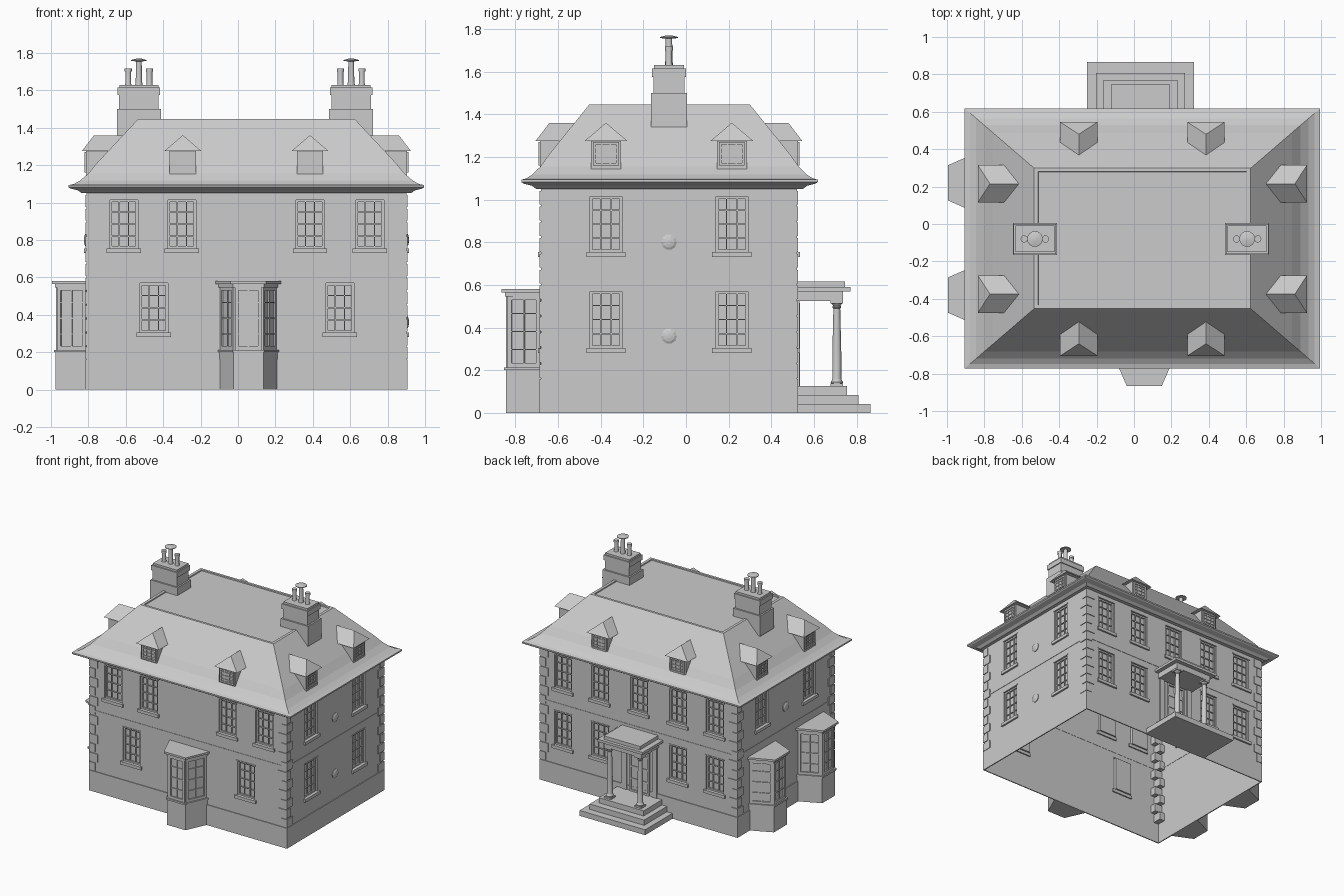
import bpy, bmesh
from math import pi, cos, sin, atan2, hypot
from mathutils import Matrix, Vector

if "Cube" in bpy.data.objects:
    bpy.data.objects.remove(bpy.data.objects["Cube"])

T = Matrix.Translation
I = Matrix.Identity(4)
CX, CY, HX, HY = 0.045, -0.08, 0.855, 0.60      # wall centre and half sizes

# Wall frames: local x runs along the wall, y points inward, z up
def frame(ang, d):
    return T((CX, CY, 0)) @ Matrix.Rotation(ang, 4, 'Z') @ T((0, -d, 0))
FRONT, RIGHT, BACK, LEFT = frame(0, HY), frame(pi/2, HX), frame(pi, HY), frame(-pi/2, HX)

def finish(name, bm, smooth=False, fix=True):
    if fix:
        bmesh.ops.recalc_face_normals(bm, faces=bm.faces)
    me = bpy.data.meshes.new(name)
    bm.to_mesh(me)
    bm.free()
    ob = bpy.data.objects.new(name, me)
    bpy.context.collection.objects.link(ob)
    if smooth:
        bpy.ops.object.select_all(action='DESELECT')
        ob.select_set(True)
        bpy.context.view_layer.objects.active = ob
        bpy.ops.object.shade_smooth_by_angle(angle=0.6)
    return ob

def loft(bm, loops, M=I, cap=True):
    vs = [[bm.verts.new(M @ Vector(p)) for p in l] for l in loops]
    n = len(vs[0])
    for a, b in zip(vs, vs[1:]):
        for i in range(n):
            bm.faces.new((a[i], a[(i+1) % n], b[(i+1) % n], b[i]))
    if cap:
        bm.faces.new(vs[0][::-1])
        bm.faces.new(vs[-1])

def prism(bm, pts, z0, z1, M=I):
    loft(bm, [[(x, y, z) for x, y in pts] for z in (z0, z1)], M)

def box(bm, x0, x1, y0, y1, z0, z1, M=I):
    prism(bm, [(x0, y0), (x1, y0), (x1, y1), (x0, y1)], z0, z1, M)

def lathe(bm, prof, x, y, n=16):
    loft(bm, [[(x+r*cos(2*pi*i/n), y+r*sin(2*pi*i/n), z) for i in range(n)] for r, z in prof])

def sash(bm, M, w, z0, z1, cols, rows, d=0.012, e=0.012, b=0.006):
    """Window frame with glazing bars, back face on local y = 0."""
    h = w/2
    for s in (-1, 1):
        x = s*(h - e/2)
        box(bm, x-e/2, x+e/2, -d, 0, z0, z1, M)
    for z in (z0, z1-e):
        box(bm, -h, h, -d, 0, z, z+e, M)
    for i in range(1, cols):
        x = -h + w*i/cols
        box(bm, x-b/2, x+b/2, -d*0.7, 0, z0, z1, M)
    for i in range(1, rows):
        z = z0 + (z1-z0)*i/rows
        box(bm, -h, h, -d*0.7, 0, z-b/2, z+b/2, M)

# Walls: open shell with recessed window openings
UP, LO = (0.755, 1.015), (0.305, 0.57)
walls = {
    'front': (FRONT, HX, [(u, *UP) for u in (-0.655, -0.345, 0.34, 0.66)] + [(u, *LO) for u in (-0.495, 0.5)]),
    'right': (RIGHT, HY, [(u, *z) for u in (-0.295, 0.295) for z in (UP, LO)]),
    'back': (BACK, HX, [(u, *UP) for u in (-0.66, -0.34, 0, 0.34, 0.66)] + [(u, *LO) for u in (-0.66, -0.34, 0.34, 0.66)]),
    'left': (LEFT, HY, [(u, *UP) for u in (-0.295, 0.295)]),
}
W, DEPTH = 0.15, 0.022
for name, (M, h, wins) in walls.items():
    bm, sb, sl = bmesh.new(), bmesh.new(), bmesh.new()
    ops = [(u-W/2, u+W/2, a, b) for u, a, b in wins]
    us = sorted({-h, h, *[o[0] for o in ops], *[o[1] for o in ops]})
    zs = sorted({0, 1.06, *[o[2] for o in ops], *[o[3] for o in ops]})
    quad = lambda *ps: bm.faces.new([bm.verts.new(M @ Vector(p)) for p in ps])
    for a, b in zip(us, us[1:]):
        for c, d in zip(zs, zs[1:]):
            if not any(o[0] < (a+b)/2 < o[1] and o[2] < (c+d)/2 < o[3] for o in ops):
                quad((a, 0, c), (b, 0, c), (b, 0, d), (a, 0, d))
    for a, b, c, d in ops:
        ring = [(a, c), (b, c), (b, d), (a, d)]
        quad(*[(x, DEPTH, z) for x, z in ring])
        for (x, z), (p, q) in zip(ring, ring[1:] + ring[:1]):
            quad((x, 0, z), (p, 0, q), (p, DEPTH, q), (x, DEPTH, z))
        sash(sb, M @ T(((a+b)/2, DEPTH, 0)), W, c, d, 3, 4)
        box(sl, a-0.017, b+0.017, -0.014, 0.01, c-0.024, c, M)       # sill
        box(sl, a-0.008, b+0.008, -0.004, 0.01, d, d+0.01, M)        # head
    bmesh.ops.remove_doubles(bm, verts=bm.verts, dist=1e-5)
    finish(name + '_wall', bm, fix=False)
    finish(name + '_window_sashes', sb)
    finish(name + '_window_sills', sl)

# Plinth and string course around the walls
bm = bmesh.new()
for M, h in ((FRONT, HX), (RIGHT, HY), (BACK, HX), (LEFT, HY)):
    box(bm, -h-0.006, h+0.006, -0.006, 0.002, 0, 0.16, M)
    box(bm, -h, h, -0.003, 0.002, 0.625, 0.64, M)
finish('plinth_and_string_course', bm)

# Corner quoins, alternating long and short
bm = bmesh.new()
for sx in (-1, 1):
    for sy in (-1, 1):
        for i in range(12):
            z = 0.163 + i*0.074
            lx, ly = (0.07, 0.045) if i % 2 else (0.045, 0.07)
            xs = sorted((CX + sx*(HX+0.006), CX + sx*(HX-lx)))
            ys = sorted((CY + sy*(HY+0.006), CY + sy*(HY-ly)))
            box(bm, *xs, *ys, z, z+0.064)
finish('quoins', bm)

# Round wall medallions
bm = bmesh.new()
for M, zs in ((RIGHT, (0.36, 0.80)), (LEFT, (0.80,))):
    for z in zs:
        loft(bm, [[(r*cos(i*pi/5), y, z + r*sin(i*pi/5)) for i in range(10)]
                  for r, y in ((0.037, 0.005), (0.037, -0.005), (0.026, -0.011), (0.01, -0.014))], M)
finish('wall_medallions', bm)

# Roof: stepped cornice, flared eaves, hipped slopes, flat top with lip
def rect(a, b, z):
    return [(CX-a, CY+0.003-b, z), (CX+a, CY+0.003-b, z), (CX+a, CY+0.003+b, z), (CX-a, CY+0.003+b, z)]
loops = [rect(0.95-o, 0.695-o, z) for o, z in
         ((0.097, 1.05), (0.07, 1.05), (0.05, 1.065), (0.03, 1.07), (0.01, 1.075), (0, 1.082), (0, 1.093))]
loops += [rect(0.95-0.36*t, 0.695-0.31*t, z) for t, z in
          ((0.08, 1.10), (0.17, 1.118), (0.29, 1.155), (0.42, 1.212), (1, 1.435), (1.03, 1.446), (1.09, 1.446), (1.095, 1.438))]
bm = bmesh.new()
loft(bm, loops)
finish('roof', bm)

# Dormers with hipped roofs and glazed fronts
body, roof, glaz = bmesh.new(), bmesh.new(), bmesh.new()
for M, off, end in ((FRONT, 0.34, 0.165), (BACK, 0.34, 0.165), (RIGHT, 0.295, 0.21), (LEFT, 0.295, 0.21)):
    for s in (-1, 1):
        D = M @ T((s*off, 0, 0))
        box(body, -0.07, 0.07, -0.004, 0.12, 1.14, 1.277, D)
        sash(glaz, D @ T((0, -0.004, 0)), 0.12, 1.16, 1.27, 3, 4, d=0.008)
        p = [roof.verts.new(D @ Vector(q)) for q in
             ((-0.1, -0.025, 1.275), (0.1, -0.025, 1.275), (0.1, end-0.07, 1.275), (-0.1, end-0.07, 1.275),
              (0, 0.04, 1.36), (0, end, 1.36))]
        for f in ((0, 1, 4), (1, 2, 5, 4), (3, 0, 4, 5), (0, 3, 2, 1), (2, 3, 5)):
            roof.faces.new([p[i] for i in f])
finish('dormer_bodies', body)
finish('dormer_roofs', roof)
finish('dormer_windows', glaz)

# Chimney stacks with pots and cowls
stack, pots = bmesh.new(), bmesh.new()
for x in (-0.53, 0.605):
    for hx, hy, a, b in ((0.118, 0.085, 1.34, 1.5), (0.106, 0.073, 1.5, 1.575),
                         (0.113, 0.08, 1.575, 1.615), (0.104, 0.071, 1.615, 1.63)):
        box(stack, x-hx, x+hx, CY-hy, CY+hy, a, b)
    for dx in (-0.057, 0.057):
        lathe(pots, [(0.019, 1.62), (0.015, 1.64), (0.015, 1.70), (0.019, 1.70), (0.019, 1.718), (0.012, 1.718)], x+dx, CY)
    lathe(pots, [(0.021, 1.62), (0.017, 1.65), (0.015, 1.755), (0.042, 1.757), (0.042, 1.762), (0.012, 1.77)], x, CY)
finish('chimney_stacks', stack)
finish('chimney_pots', pots, True)

# Bay windows: one at the front, two on the left
body, glaz = bmesh.new(), bmesh.new()
for M in (FRONT @ T((0.01, 0, 0)), LEFT @ T((-0.3, 0, 0)), LEFT @ T((0.3, 0, 0))):
    def trap(o):
        return [(-0.155-o, 0), (-0.08-o*0.7, -0.165-o), (0.08+o*0.7, -0.165-o), (0.155+o, 0)]
    for o, a, b in ((0, 0, 0.20), (0.008, 0.20, 0.213), (-0.012, 0.213, 0.55), (0.004, 0.545, 0.565), (0.02, 0.565, 0.58)):
        prism(body, trap(o), a, b, M)
    t = trap(-0.012)
    for (x, y), (p, q) in zip(t, t[1:]):
        F = M @ T(((x+p)/2, (y+q)/2, 0)) @ Matrix.Rotation(atan2(q-y, p-x), 4, 'Z')
        sash(glaz, F, hypot(p-x, q-y), 0.213, 0.55, 2, 4, d=0.01, e=0.02)
finish('bay_bodies', body)
finish('bay_windows', glaz)

# Back porch: steps, columns, flat roof and door
PX, WY = 0.035, CY + HY
bm = bmesh.new()
for hx, y, a, b in ((0.285, 0.865, 0, 0.042), (0.237, 0.808, 0.042, 0.084), (0.195, 0.755, 0.084, 0.125)):
    box(bm, PX-hx, PX+hx, WY-0.005, y, a, b)
finish('porch_steps', bm)
bm = bmesh.new()
for hx, y, a, b in ((0.163, 0.737, 0.525, 0.57), (0.197, 0.77, 0.57, 0.59), (0.157, 0.745, 0.59, 0.617)):
    box(bm, PX-hx, PX+hx, WY-0.005, y, a, b)
finish('porch_roof', bm)
cols, blocks = bmesh.new(), bmesh.new()
for s in (-1, 1):
    x = PX + s*0.132
    lathe(cols, [(0.027, 0.137), (0.029, 0.145), (0.022, 0.155), (0.021, 0.16), (0.021, 0.28), (0.016, 0.49),
                 (0.020, 0.493), (0.020, 0.499), (0.017, 0.502), (0.025, 0.513)], x, 0.707)
    for a, b in ((0.125, 0.137), (0.513, 0.526)):
        box(blocks, x-0.029, x+0.029, 0.678, 0.736, a, b)
    box(blocks, x-0.02, x+0.02, WY, WY+0.012, 0.125, 0.526)          # wall pilaster
finish('porch_columns', cols, True)
finish('column_blocks_and_pilasters', blocks)
bm = bmesh.new()
D = BACK @ T((CX-PX, 0, 0))
box(bm, -0.075, 0.075, -0.005, 0.01, 0.125, 0.45, D)
sash(bm, D, 0.17, 0.125, 0.515, 2, 4, d=0.014, e=0.014, b=0.012)
finish('back_door', bm)
